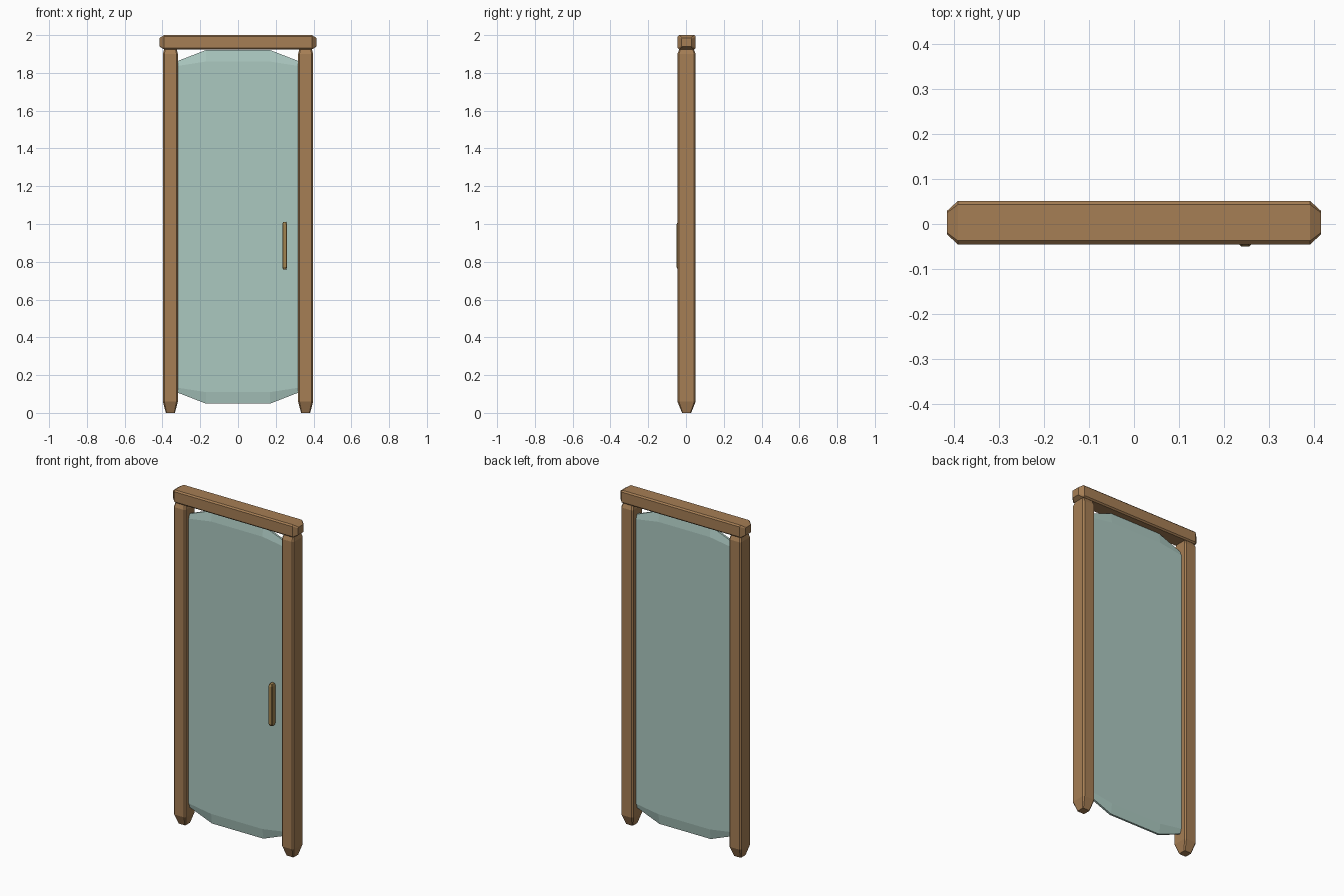
import bpy, bmesh

if "Cube" in bpy.data.objects:
    bpy.data.objects.remove(bpy.data.objects["Cube"])

Y0 = 0.003  # shared centre plane of frame and glass


def material(name, rgb):
    m = bpy.data.materials.new(name)
    m.diffuse_color = (*rgb, 1)
    m.use_nodes = True
    m.node_tree.nodes["Principled BSDF"].inputs["Base Color"].default_value = m.diffuse_color
    return m


wood = material("wood", (0.38, 0.21, 0.09))
glass = material("frosted_glass", (0.41, 0.58, 0.53))
brass = material("brass", (0.36, 0.23, 0.08))


def loft(name, rings, mat):
    """Closed flat-shaded solid through rings of equal point count."""
    bm = bmesh.new()
    loops = [[bm.verts.new(p) for p in ring] for ring in rings]
    n = len(loops[0])
    for a, b in zip(loops, loops[1:]):
        for i in range(n):
            j = (i + 1) % n
            bm.faces.new((a[i], a[j], b[j], b[i]))
    bm.faces.new(loops[0])
    bm.faces.new(loops[-1])
    bmesh.ops.recalc_face_normals(bm, faces=bm.faces)
    me = bpy.data.meshes.new(name)
    bm.to_mesh(me)
    bm.free()
    me.materials.append(mat)
    ob = bpy.data.objects.new(name, me)
    bpy.context.collection.objects.link(ob)
    return ob


def octagon(a, b, c):
    """Rectangle of half sizes a, b with corners cut by c."""
    return [(a - c, -b), (a, -b + c), (a, b - c), (a - c, b),
            (-a + c, b), (-a, b - c), (-a, -b + c), (-a + c, -b)]


def bar(name, length, a, b, tip_a, tip_b, taper, chamfer, axis, centre, mat):
    """Chamfered bar with tapered ends along z or x."""
    h = length / 2
    mid = h - taper
    sections = [(-h, tip_a, tip_b, chamfer * 0.5), (-mid, a, b, chamfer),
                (mid, a, b, chamfer), (h, tip_a, tip_b, chamfer * 0.5)]
    cx, cy, cz = centre
    rings = []
    for t, sa, sb, c in sections:
        pts = octagon(sa, sb, c)
        if axis == 'z':
            rings.append([(cx + u, cy + v, cz + t) for u, v in pts])
        else:
            rings.append([(cx + t, cy + v, cz + u) for u, v in pts])
    return loft(name, rings, mat)


# Side posts with tapered feet and tops
for side, s in (("left", -1), ("right", 1)):
    bar(side + "_post", 1.96, 0.04, 0.0485, 0.024, 0.024, 0.06, 0.008,
        'z', (s * 0.358, Y0, 0.98), wood)

# Top beam with blunted ends
bar("top_beam", 0.83, 0.038, 0.048, 0.023, 0.026, 0.024, 0.008,
    'x', (0, Y0, 1.962), wood)

# Glass panel: octagonal slab bevelled towards front and back faces
def panel_ring(y, x1, x2, z1, z2):
    q = [(x1, z2), (x2, z1), (x2, -z1), (x1, -z2)]
    q += [(-x, z) for x, z in reversed(q)]
    return [(x, Y0 + y, 0.985 + z) for x, z in q]


loft("glass_panel", [panel_ring(-0.015, 0.17, 0.33, 0.85, 0.875),
                     panel_ring(-0.006, 0.17, 0.35, 0.866, 0.936),
                     panel_ring(0.006, 0.17, 0.35, 0.866, 0.936),
                     panel_ring(0.015, 0.17, 0.33, 0.85, 0.875)], glass)

# Door handle on the front
bar("door_handle", 0.25, 0.0125, 0.019, 0.009, 0.013, 0.012, 0.004,
    'z', (0.247, -0.031, 0.885), brass)
